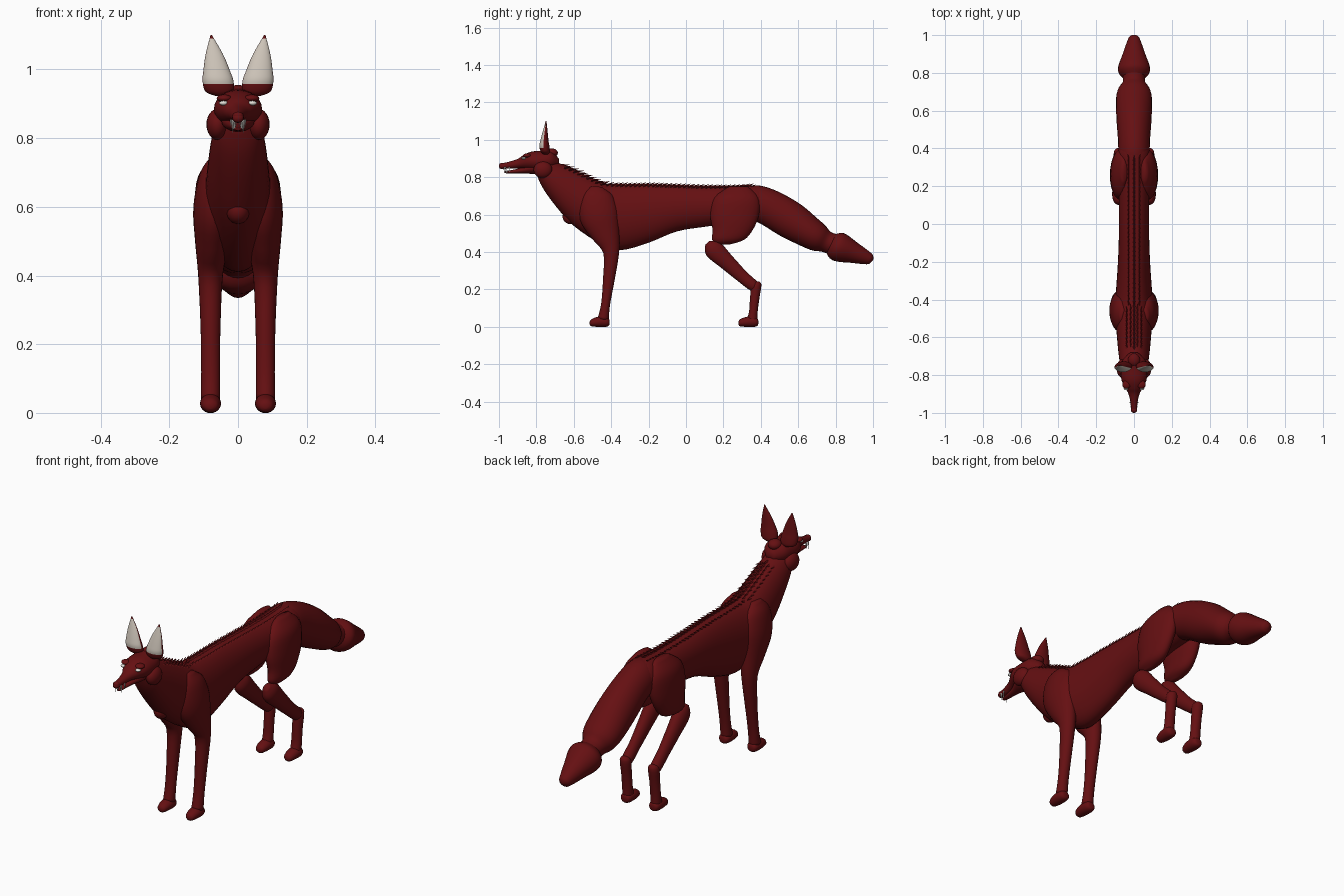
import bpy, bmesh, math
from mathutils import Vector, Matrix

cube = bpy.data.objects.get("Cube")
if cube:
    bpy.data.objects.remove(cube, do_unlink=True)


def material(name, rgb):
    m = bpy.data.materials.new(name)
    m.use_nodes = True
    m.diffuse_color = (*rgb, 1)
    node = next(n for n in m.node_tree.nodes if n.type == 'BSDF_PRINCIPLED')
    node.inputs["Base Color"].default_value = (*rgb, 1)
    node.inputs["Roughness"].default_value = 0.8
    return m


FUR = material("dark red fur", (0.13, 0.005, 0.006))
PALE = material("pale inner ear", (0.62, 0.56, 0.49))
WHITE = material("white teeth and eyes", (0.75, 0.73, 0.68))


def finish(bm, name, mats, smooth=True):
    bmesh.ops.recalc_face_normals(bm, faces=bm.faces)
    for f in bm.faces:
        f.smooth = smooth
    mesh = bpy.data.meshes.new(name)
    bm.to_mesh(mesh)
    bm.free()
    for m in mats:
        mesh.materials.append(m)
    ob = bpy.data.objects.new(name, mesh)
    bpy.context.collection.objects.link(ob)
    return ob


def resample(rows, steps):
    """Catmull-Rom through rows of numbers."""
    out = []
    for i in range(len(rows) - 1):
        quad = [rows[max(i - 1, 0)], rows[i], rows[i + 1], rows[min(i + 2, len(rows) - 1)]]
        for k in range(steps):
            t = k / steps
            out.append([b + t / 2 * (c - a + t * (2*a - 5*b + 4*c - d + t * (3*(b - c) + d - a)))
                        for a, b, c, d in zip(*quad)])
    return out + [list(rows[-1])]


def loft(name, rows, axis=None, side=1, sides=24, steps=4, mats=(FUR,), paint=None):
    """Skin of elliptical rings; a row is x, y, z, half width, half depth."""
    rows = resample(rows, steps)
    bm = bmesh.new()
    rings = []
    for i, (x, y, z, rx, rd) in enumerate(rows):
        if axis:
            tangent = Vector(axis)
        else:
            a, b = rows[max(i - 1, 0)], rows[min(i + 1, len(rows) - 1)]
            tangent = Vector((0, b[1] - a[1], b[2] - a[2])).normalized()
        across = Vector((1, 0, 0)).cross(tangent)
        rx, rd = max(rx, 0.001), max(rd, 0.001)
        ring = []
        for k in range(sides):
            t = math.tau * k / sides
            p = Vector((x, y, z)) + Vector((rx * math.cos(t), 0, 0)) + across * rd * math.sin(t)
            p.x *= side
            ring.append(bm.verts.new(p))
        rings.append(ring)
    for r, s in zip(rings, rings[1:]):
        for k in range(sides):
            n = (k + 1) % sides
            bm.faces.new((r[k], r[n], s[n], s[k]))
    bm.faces.new(rings[0])
    bm.faces.new(rings[-1])
    bmesh.ops.recalc_face_normals(bm, faces=bm.faces)
    if paint:
        for f in bm.faces:
            f.material_index = paint(f)
    return finish(bm, name, mats)


def ball(name, at, size, mat=FUR):
    bm = bmesh.new()
    bmesh.ops.create_uvsphere(bm, u_segments=20, v_segments=12, radius=1,
                              matrix=Matrix.Translation(at) @ Matrix.Diagonal((*size, 1)))
    return finish(bm, name, [mat])


def spikes(name, items, mat, sides=4):
    """Cones given as base point, direction, radius and length."""
    bm = bmesh.new()
    for base, direction, radius, length in items:
        d = Vector(direction).normalized()
        turn = d.to_track_quat('Z', 'Y').to_matrix().to_4x4()
        bmesh.ops.create_cone(bm, cap_ends=True, segments=sides, radius1=radius, radius2=0, depth=length,
                              matrix=Matrix.Translation(Vector(base) + d * length / 2) @ turn)
    return finish(bm, name, [mat], smooth=False)


# Neck and torso: y, top, bottom, half width
torso = [(-.80, .87, .82, .03), (-.77, .91, .75, .065), (-.70, .885, .65, .08), (-.60, .84, .54, .09),
         (-.45, .77, .44, .1), (-.35, .76, .41, .095), (-.20, .76, .45, .085), (-.05, .755, .51, .08),
         (.10, .75, .535, .08), (.25, .75, .555, .085), (.38, .755, .575, .085), (.43, .72, .61, .06)]
body = loft("torso", [(0, y, (a + b) / 2, w, (a - b) / 2) for y, a, b, w in torso], axis=(0, 1, 0), sides=32)

# Tail, with a pinched neck before the tip
loft("tail", [(0, .30, .68, .06, .06), (0, .36, .67, .08, .09), (0, .45, .635, .085, .098),
              (0, .56, .57, .093, .1), (0, .66, .505, .095, .085), (0, .71, .475, .085, .075),
              (0, .75, .455, .06, .058), (0, .79, .44, .06, .058)])
loft("tail_tip", [(0, .77, .45, .05, .05), (0, .80, .435, .08, .075), (0, .835, .42, .083, .076),
                  (0, .90, .395, .06, .056), (0, .965, .37, .037, .037), (0, .99, .362, .025, .025),
                  (0, 1, .358, .004, .004)])

# Head and jaw
loft("head", [(0, -1, .858, .004, .004), (0, -.99, .859, .016, .014), (0, -.95, .864, .018, .018),
              (0, -.90, .873, .029, .025), (0, -.87, .882, .045, .036), (0, -.83, .887, .065, .049),
              (0, -.78, .885, .07, .056), (0, -.72, .89, .06, .05), (0, -.68, .88, .02, .02)], axis=(0, 1, 0))
loft("lower_jaw", [(0, -.972, .828, .003, .002), (0, -.96, .827, .012, .006), (0, -.88, .836, .024, .015),
                   (0, -.82, .85, .048, .032), (0, -.76, .85, .04, .03)], axis=(0, 1, 0))
ball("nose", (0, -.985, .865), (.016, .014, .012))
ball("crown_tuft", (0, -.72, .93), (.032, .035, .025))
ball("chest_tuft", (0, -.62, .59), (.035, .04, .04))

# Teeth
teeth = []
for s in (-1, 1):
    teeth += [((s * .015, -.968, .855), (0, 0, -1), .005, .042), ((s * .02, -.945, .855), (0, 0, -1), .004, .028),
              ((s * .006, -.978, .852), (0, 0, -1), .003, .02), ((s * .01, -.958, .826), (0, 0, 1), .004, .028)]
spikes("teeth", teeth, WHITE, 8)


def inner_ear(f):
    c = f.calc_center_median()
    return int(f.normal.y < -.35 and .955 < c.z < 1.092)


paw = [(.08, -.515, .02, .008, .008), (.08, -.505, .022, .022, .019), (.08, -.47, .027, .03, .027),
       (.08, -.43, .027, .029, .027), (.08, -.412, .025, .02, .018), (.08, -.408, .025, .004, .004)]

for side, label in ((1, "left"), (-1, "right")):
    # Face
    ball(label + "_cheek", (side * .06, -.765, .84), (.032, .05, .045))
    ball(label + "_eye", (side * .042, -.868, .902), (.013, .012, .007), WHITE)
    ball(label + "_brow", (side * .04, -.85, .916), (.022, .022, .011))
    loft(label + "_ear", [(.05, -.75, .922, .012, .012), (.054, -.752, .935, .04, .024),
                          (.058, -.757, .965, .045, .027), (.062, -.757, .995, .039, .022),
                          (.069, -.753, 1.045, .025, .013), (.078, -.748, 1.1, .002, .002)],
         axis=(0, 0, 1), side=side, sides=32, mats=(FUR, PALE), paint=inner_ear)
    # Front leg
    loft(label + "_front_leg", [(.06, -.48, .75, .015, .03), (.065, -.48, .70, .045, .085),
                                (.07, -.465, .60, .06, .105), (.075, -.43, .50, .05, .078),
                                (.08, -.40, .40, .036, .043), (.08, -.413, .25, .029, .031),
                                (.08, -.43, .12, .027, .024), (.08, -.443, .04, .028, .03)], side=side)
    loft(label + "_front_paw", paw, axis=(0, 1, 0), side=side)
    # Hind leg
    loft(label + "_thigh", [(.055, .28, .75, .015, .05), (.066, .27, .69, .05, .12), (.075, .26, .60, .052, .13),
                            (.08, .25, .52, .045, .108), (.08, .225, .465, .036, .085), (.08, .20, .44, .01, .03)],
         axis=(0, 0, -1), side=side)
    loft(label + "_shank", [(.08, .115, .45, .015, .015), (.08, .145, .417, .035, .05), (.08, .22, .345, .031, .043),
                            (.08, .30, .27, .026, .034), (.08, .36, .22, .026, .03), (.08, .385, .2, .01, .012)],
         side=side)
    loft(label + "_hock", [(.08, .381, .243, .008, .008), (.08, .377, .225, .026, .026), (.08, .367, .15, .025, .025),
                           (.08, .36, .08, .026, .023), (.08, .352, .03, .026, .03)], axis=(0, 0, -1), side=side)
    loft(label + "_hind_paw", [(x, y + .795, z, a, b) for x, y, z, a, b in paw], axis=(0, 1, 0), side=side)

# Spines standing along the back, in three rows that widen on the neck
bpy.context.view_layer.update()
spines = []
for i in range(42):
    y = -.66 + i * .024
    on_neck = y < -.46
    for lane in ((-2, -1, 0, 1, 2) if on_neck else (-1, 0, 1)):
        x = lane * (.02 if on_neck else .03)
        hit, point, normal, _ = body.ray_cast((x, y + .012 * (lane % 2), 1.5), (0, 0, -1))
        if hit:
            spines.append((point - normal * .006, (x * 4, .9, .12 if on_neck else .42), .008,
                           .04 if lane else .045))
spikes("back_spines", spines, FUR)
